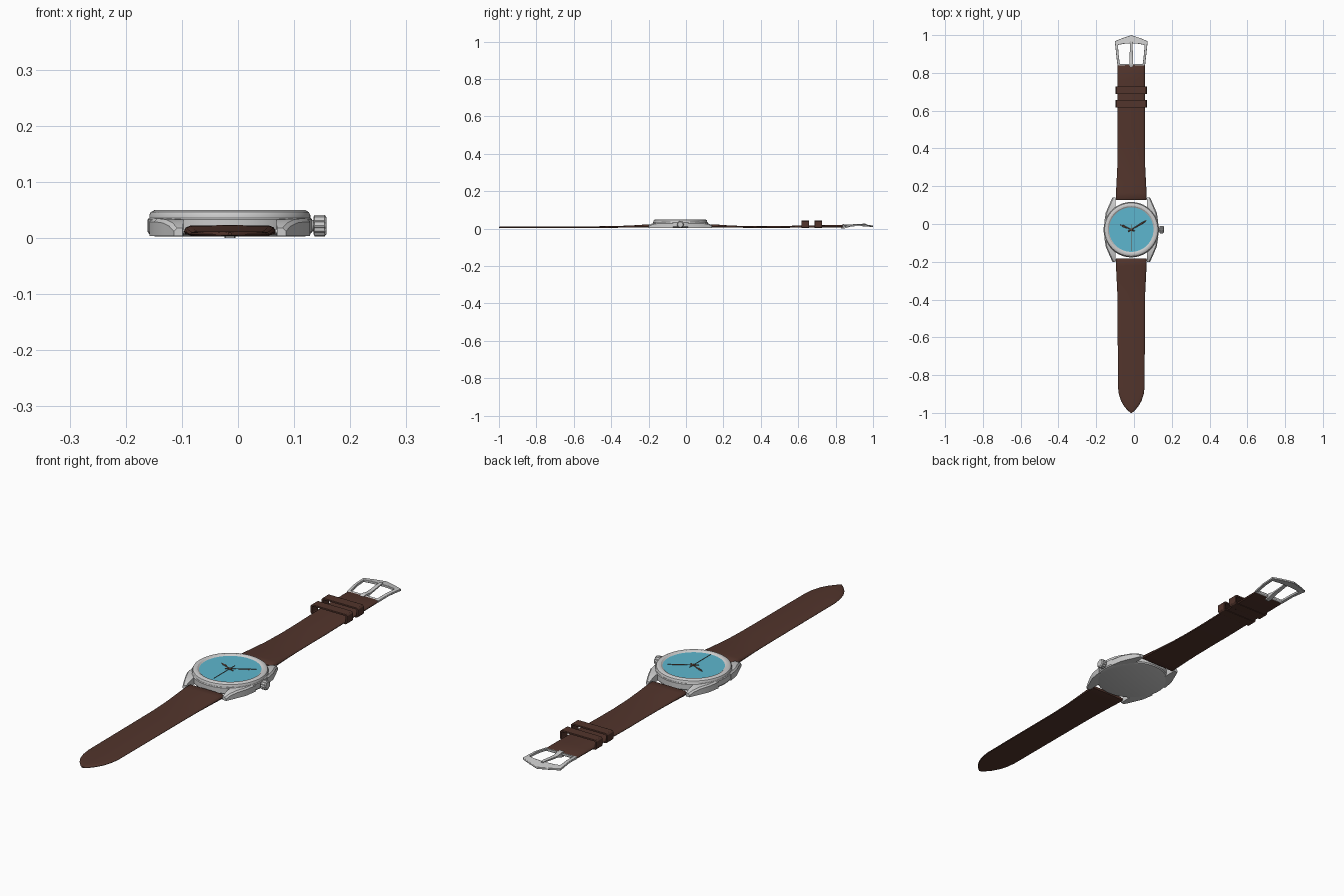
import bpy, bmesh, math
from mathutils import Matrix, Vector

if "Cube" in bpy.data.objects:
    bpy.data.objects.remove(bpy.data.objects["Cube"])

CX, CY = -0.0145, -0.03          # centre of the watch head


def material(name, rgb):
    m = bpy.data.materials.new(name)
    m.diffuse_color = (*rgb, 1)
    m.use_nodes = True
    m.node_tree.nodes["Principled BSDF"].inputs["Base Color"].default_value = m.diffuse_color
    return m


LEATHER = material("leather", (0.085, 0.035, 0.025))
BLUE = material("dial_blue", (0.11, 0.47, 0.62))
BRONZE = material("hand_bronze", (0.12, 0.07, 0.05))


def finish(name, bm, mat=None, angle=35, bevel=0):
    bmesh.ops.remove_doubles(bm, verts=bm.verts, dist=1e-6)
    bmesh.ops.recalc_face_normals(bm, faces=bm.faces)
    me = bpy.data.meshes.new(name)
    bm.to_mesh(me)
    bm.free()
    ob = bpy.data.objects.new(name, me)
    bpy.context.collection.objects.link(ob)
    if mat:
        me.materials.append(mat)
    if bevel:
        b = ob.modifiers.new("bevel", 'BEVEL')
        b.width, b.segments, b.limit_method = bevel, 2, 'ANGLE'
    bpy.ops.object.select_all(action='DESELECT')
    ob.select_set(True)
    bpy.context.view_layer.objects.active = ob
    bpy.ops.object.shade_smooth_by_angle(angle=math.radians(angle))
    return ob


def loft(name, rings, mat=None, loop=False, bevel=0, angle=35, xf=None):
    """Skin a list of equal cross-sections; loop joins last to first."""
    bm = bmesh.new()
    vr = [[bm.verts.new(p) for p in r] for r in rings]
    n, k = len(vr), len(vr[0])
    for i in range(n if loop else n - 1):
        a, b = vr[i], vr[(i + 1) % n]
        for j in range(k):
            bm.faces.new((a[j], a[(j + 1) % k], b[(j + 1) % k], b[j]))
    if not loop:
        bm.faces.new(vr[0])
        bm.faces.new(vr[-1])
    if xf:
        bm.transform(xf)
    return finish(name, bm, mat, angle, bevel)


def lathe(name, profile, mat=None, segs=72, z0=0):
    """Revolve (radius, z) points about the watch axis."""
    bm = bmesh.new()
    vs = [bm.verts.new((r, 0, z)) for r, z in profile]
    es = [bm.edges.new(p) for p in zip(vs, vs[1:])]
    bmesh.ops.spin(bm, geom=vs + es, axis=(0, 0, 1), cent=(0, 0, 0),
                   steps=segs, angle=math.tau)
    bm.transform(Matrix.Translation((CX, CY, z0)))
    return finish(name, bm, mat, 28)


def rod(name, x0, x1, y, z, r, mat=None):
    rings = [[(x, y + r * math.cos(t), z + r * math.sin(t))
              for t in [math.tau * i / 16 for i in range(16)]] for x in (x0, x1)]
    return loft(name, rings, mat)


# case, bezel and dial
lathe("case", [(0, .003), (.134, .003), (.143, .006), (.1465, .011), (.1465, .033),
               (.144, .036), (.10, .036), (0, .036)])
lathe("bezel", [(.117, .034), (.1435, .034), (.1435, .041), (.141, .046), (.135, .0495),
                (.129, .0503), (.124, .0495), (.119, .0455), (.117, .0445), (.117, .034)])
lathe("dial", [(0, .035), (.1185, .035), (.1185, .0448), (0, .0448)], BLUE)

# four lugs, mirrored about the watch centre
LUG = [(.04, .143, .08, .004, .035), (.09, .135, .083, .004, .035), (.125, .120, .083, .004, .033),
       (.152, .108, .083, .004, .027), (.170, .100, .084, .004, .018)]
for sx, lr in ((-1, "left"), (1, "right")):
    for sy, fb in ((-1, "lower"), (1, "upper")):
        loft(f"lug_{fb}_{lr}",
             [[(CX + sx * o, CY + sy * y, zb), (CX + sx * o, CY + sy * y, zt - .006),
               (CX + sx * (o - .006), CY + sy * y, zt), (CX + sx * i, CY + sy * y, zt),
               (CX + sx * i, CY + sy * y, zb)] for y, o, i, zb, zt in LUG])

# spring bars between lugs
for s, nm in ((-1, "lower"), (1, "upper")):
    rod(f"spring_bar_{nm}", CX - .09, CX + .09, CY + s * .163, .012, .004)

# crown: fluted knob on a short stem
rod("crown_stem", CX + .14, CX + .152, CY, .022, .010)
FL = 48
crown = []
for x, r in ((.149, .015), (.151, .019), (.169, .019), (.1725, .015)):
    ring = []
    for i in range(FL):
        t = math.tau * i / FL
        rr = r - (.0018 if i % 4 > 1 else 0)
        ring.append((CX + x, CY + rr * math.cos(t), .022 + rr * math.sin(t)))
    crown.append(ring)
loft("crown", crown, angle=20)


# hands: tapered blades with short tails
def hand(name, degrees, stations, z, thick):
    rings = [[(-w, y, z), (w, y, z), (w * .6, y, z + thick), (-w * .6, y, z + thick)]
             for y, w in stations]
    loft(name, rings, BRONZE, xf=Matrix.Translation((CX, CY, 0)) @
         Matrix.Rotation(math.radians(-degrees), 4, 'Z'))


hand("hour_hand", -66, [(-.02, .0035), (0, .003), (.02, .003), (.045, .0055), (.064, .0008)], .0452, .0012)
hand("minute_hand", 59, [(-.02, .0035), (0, .003), (.03, .003), (.07, .005), (.098, .0008)], .0464, .0012)
hand("second_hand", 180, [(-.028, .002), (0, .0018), (.112, .0012)], .0476, .001)
lathe("hand_hub", [(0, .0445), (.0065, .0445), (.0065, .0486), (.005, .0494), (0, .0494)], BRONZE, 24)


# leather straps: rounded section lofted along y
def strap(name, stations):
    rings = []
    for y, w, zb, zt in stations:
        h = zt - zb
        e = min(.012, w * .4)
        half = [(w - e * .2, zb), (w, zb + h * .35), (w - e * .3, zb + h * .75), (w - e, zt - h * .04)]
        right = [(CX + x, y, z) for x, z in half]
        left = [(CX - x, y, z) for x, z in reversed(half)]
        rings.append(right + [(CX, y, zt)] + left)
    loft(name, rings, LEATHER, angle=40)


strap("strap_lower", [(-.183, .080, .008, .019), (-.189, .082, .006, .023), (-.22, .081, .006, .022),
                      (-.28, .078, .006, .018), (-.36, .074, .005, .0145), (-.45, .072, .004, .013),
                      (-.86, .071, .004, .012), (-.90, .066, .004, .012), (-.935, .055, .004, .012),
                      (-.965, .038, .004, .012), (-.988, .018, .004, .0115), (-1, .003, .005, .010)])
strap("strap_upper", [(.128, .080, .008, .019), (.134, .082, .006, .023), (.165, .081, .006, .022),
                      (.22, .078, .006, .018), (.30, .074, .005, .0145), (.40, .072, .004, .013),
                      (.50, .072, .004, .014), (.62, .072, .006, .017), (.76, .072, .006, .019),
                      (.835, .072, .007, .019), (.845, .071, .009, .016)])


# two keeper loops around the upper strap
def keeper(name, y0, y1):
    def outline(w, zb, zt, c):
        return [(w, zb + c), (w, zt - c), (w - c, zt), (c - w, zt),
                (-w, zt - c), (-w, zb + c), (c - w, zb), (w - c, zb)]
    out, inn = outline(.084, .004, .045, .006), outline(.077, .0085, .038, .003)
    loft(name, [[(CX + a[0], y0, a[1]), (CX + a[0], y1, a[1]),
                 (CX + b[0], y1, b[1]), (CX + b[0], y0, b[1])] for a, b in zip(out, inn)],
         LEATHER, loop=True, bevel=.001)


keeper("keeper_near", .617, .657)
keeper("keeper_far", .688, .728)

# buckle frame: gently arched closed loop
HALF = [((.073, .838), (.061, .848)), ((.080, .90), (.067, .90)),
        ((.087, .968), (.071, .948)), ((.045, .985), (.040, .954))]
pairs = HALF + [((0, 1.0), (0, .956))] + [((-a[0], a[1]), (-b[0], b[1])) for a, b in reversed(HALF)]


def arch(y):
    return .008 + .007 * math.sin(math.pi * (y - .835) / .165)


loft("buckle_frame", [[(CX + a[0], a[1], arch(a[1])), (CX + a[0], a[1], arch(a[1]) + .008),
                       (CX + b[0], b[1], arch(b[1]) + .010), (CX + b[0], b[1], arch(b[1]))]
                      for a, b in pairs], loop=True, bevel=.0015)
rod("buckle_bar", CX - .072, CX + .072, .843, .012, .005)

# buckle tongue, curled around the bar and resting on the frame
TONGUE = [(.829, .008, .000, .018), (.840, .010, .000, .024), (.855, .010, .003, .023),
          (.875, .009, .010, .019), (.91, .008, .014, .022), (.95, .0075, .020, .027), (.966, .005, .021, .026)]
loft("buckle_tongue", [[(CX - w, y, zb), (CX + w, y, zb), (CX + w, y, zt - .002), (CX + w * .6, y, zt),
                        (CX - w * .6, y, zt), (CX - w, y, zt - .002)] for y, w, zb, zt in TONGUE])
